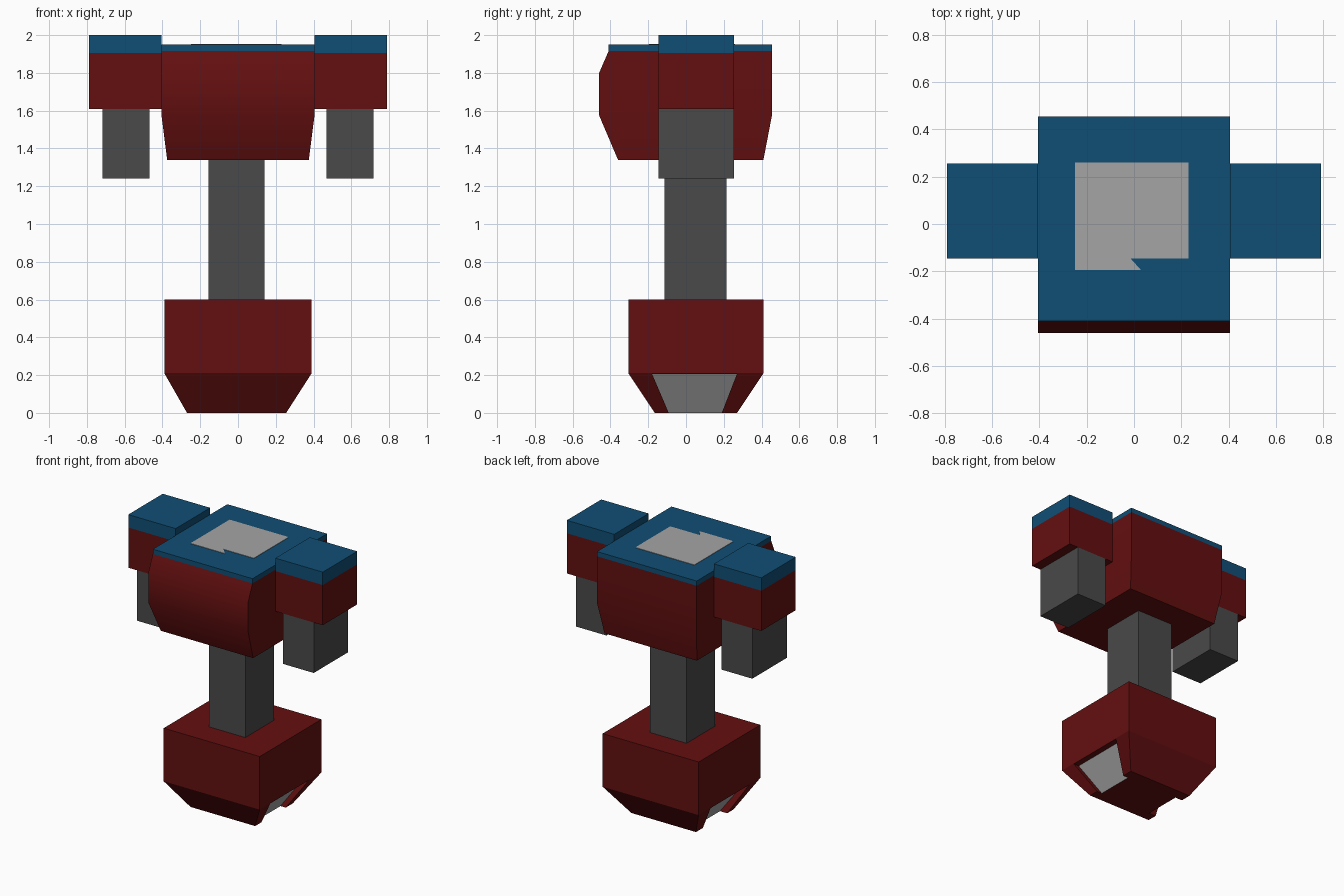
import bpy
import bmesh
import math

cube = bpy.data.objects.get("Cube")
if cube:
    bpy.data.objects.remove(cube, do_unlink=True)


def material(name, r, g, b):
    mat = bpy.data.materials.new(name)
    mat.use_nodes = True
    mat.diffuse_color = (r, g, b, 1)
    shader = next(n for n in mat.node_tree.nodes if n.type == 'BSDF_PRINCIPLED')
    shader.inputs["Base Color"].default_value = (r, g, b, 1)
    return mat


red = material("dark red", 0.127, 0.0048, 0.005)
blue = material("deep blue", 0.005, 0.076, 0.178)
dark = material("dark grey", 0.067, 0.067, 0.067)
light = material("light grey", 0.376, 0.376, 0.376)


def loft(name, mat, rings):
    """Closed solid through polygon rings, listed bottom to top."""
    bm = bmesh.new()
    loops = [[bm.verts.new(p) for p in ring] for ring in rings]
    count = len(loops[0])
    for low, high in zip(loops, loops[1:]):
        for i in range(count):
            j = (i + 1) % count
            bm.faces.new((low[i], low[j], high[j], high[i]))
    bm.faces.new(loops[0][::-1])
    bm.faces.new(loops[-1])
    bmesh.ops.recalc_face_normals(bm, faces=bm.faces)
    mesh = bpy.data.meshes.new(name)
    bm.to_mesh(mesh)
    bm.free()
    mesh.materials.append(mat)
    obj = bpy.data.objects.new(name, mesh)
    bpy.context.collection.objects.link(obj)
    return obj


def rect(x0, x1, y0, y1, z):
    return [(x0, y0, z), (x1, y0, z), (x1, y1, z), (x0, y1, z)]


def box(name, mat, x, y, z):
    return loft(name, mat, [rect(*x, *y, h) for h in z])


def activate(obj):
    bpy.ops.object.select_all(action='DESELECT')
    obj.select_set(True)
    bpy.context.view_layer.objects.active = obj


# Base block, tapering to the ground
base = loft("base", red, [
    rect(-0.27, 0.255, -0.165, 0.27, 0),
    rect(-0.39, 0.39, -0.305, 0.41, 0.21),
    rect(-0.39, 0.39, -0.305, 0.41, 0.6)])

# Sloped recess in each side of the base
activate(base)
for side in (-1, 1):
    cutter = loft("recess_cutter", red, [
        rect(side * 0.18, side * 0.6, -0.07, 0.17, -0.05),
        rect(side * 0.345, side * 0.6, -0.18, 0.27, 0.207)])
    cutter.hide_render = True
    cut = base.modifiers.new("recess", 'BOOLEAN')
    cut.operation = 'DIFFERENCE'
    cut.solver = 'EXACT'
    cut.object = cutter
    bpy.ops.object.modifier_apply(modifier=cut.name)
    bpy.data.objects.remove(cutter, do_unlink=True)

# The recess floors are light grey
base.data.materials.append(light)
for face in base.data.polygons:
    c, n = face.center, face.normal
    if abs(n.x) > 0.5 and n.z < -0.1 and abs(c.x) < 0.3:
        face.material_index = 1

# Post between base and torso
box("post", dark, (-0.155, 0.14), (-0.115, 0.215), (0.59, 1.35))

# Torso with a rounded front
torso = loft("torso", red, [
    rect(-0.375, 0.375, -0.36, 0.41, 1.34),
    rect(-0.405, 0.405, -0.46, 0.455, 1.575),
    rect(-0.405, 0.405, -0.46, 0.455, 1.8),
    rect(-0.405, 0.405, -0.41, 0.455, 1.915)])
activate(torso)
bpy.ops.object.shade_smooth_by_angle(angle=math.radians(30))
box("torso_top", blue, (-0.405, 0.405), (-0.41, 0.455), (1.915, 1.95))

# Thin panel on the torso top, with a clipped front corner
outline = [(-0.25, -0.195), (0.03, -0.195), (-0.015, -0.145),
           (0.23, -0.145), (0.23, 0.26), (-0.25, 0.26)]
loft("top_panel", light, [[(x, y, z) for x, y in outline] for z in (1.948, 1.953)])

# Shoulders and arms
depth = (-0.145, 0.255)
for side, label in ((1, "left"), (-1, "right")):
    span = (side * 0.405, side * 0.79)
    box(label + "_shoulder", red, span, depth, (1.61, 1.905))
    box(label + "_shoulder_cap", blue, span, depth, (1.905, 2.0))
    box(label + "_arm", dark, (side * 0.468, side * 0.717), depth, (1.24, 1.61))
